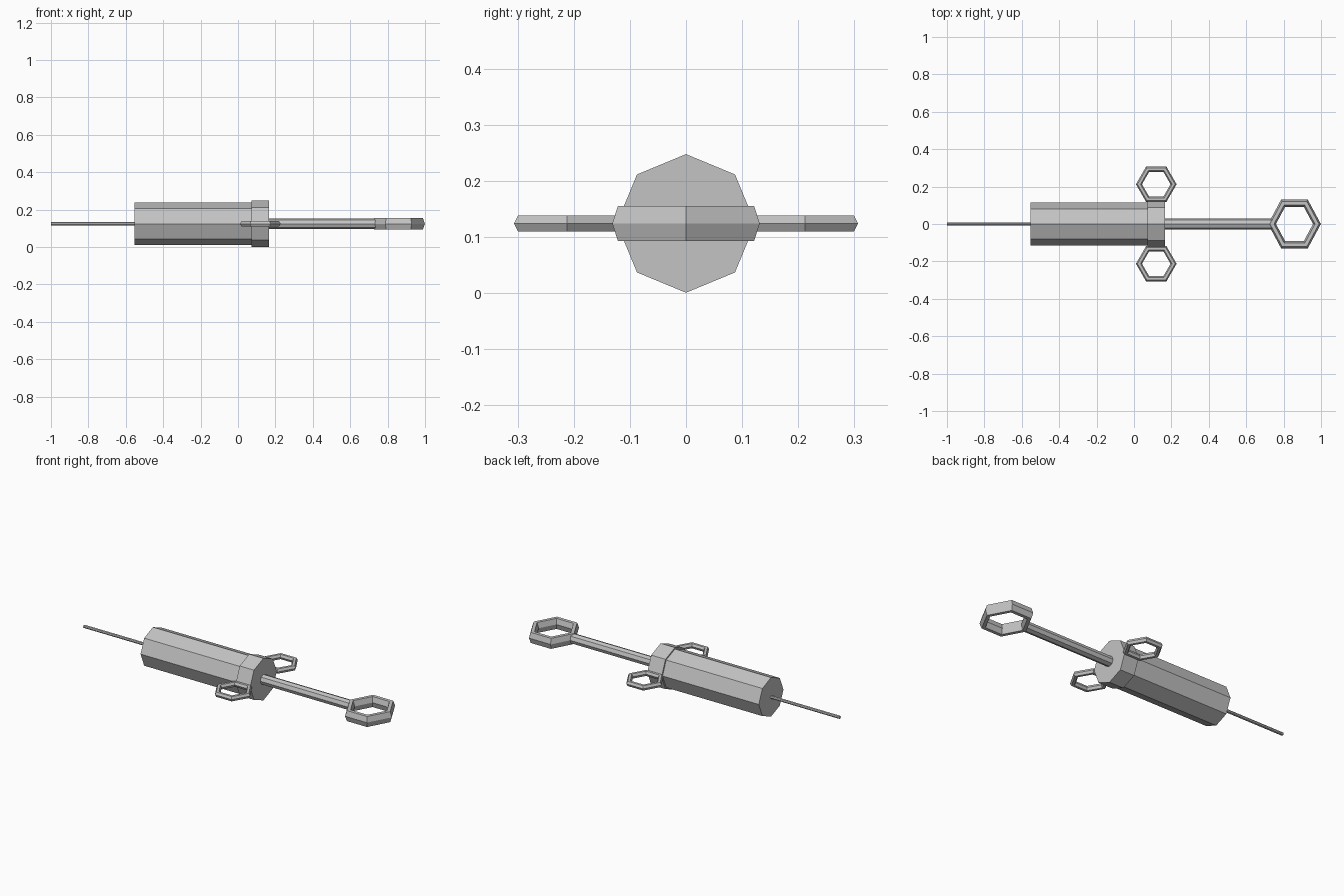
import bpy, bmesh, math
from mathutils import Matrix

if "Cube" in bpy.data.objects:
    bpy.data.objects.remove(bpy.data.objects["Cube"])

AXIS_Z = 0.124

grey = bpy.data.materials.new("plain grey")
grey.diffuse_color = (0.55, 0.55, 0.55, 1)
grey.use_nodes = True
grey.node_tree.nodes["Principled BSDF"].inputs["Base Color"].default_value = grey.diffuse_color


def finish(name, bm):
    bmesh.ops.recalc_face_normals(bm, faces=bm.faces)
    mesh = bpy.data.meshes.new(name)
    bm.to_mesh(mesh)
    bm.free()
    mesh.materials.append(grey)
    obj = bpy.data.objects.new(name, mesh)
    bpy.context.collection.objects.link(obj)
    return obj


def rod(name, x0, x1, radius):
    """Eight-sided bar along x with a corner pointing straight up."""
    bm = bmesh.new()
    bmesh.ops.create_cone(bm, cap_ends=True, segments=8, radius1=radius,
                          radius2=radius, depth=x1 - x0)
    bm.transform(Matrix.Translation(((x0 + x1) / 2, 0, AXIS_Z))
                 @ Matrix.Rotation(math.pi / 2, 4, 'Y'))
    return finish(name, bm)


def ring(name, x, y, scale=(1, 1, 1), major=0.0925, minor=0.0162, n=6):
    """Six-sided ring lying flat, with a six-sided tube."""
    bm = bmesh.new()
    grid = []
    for i in range(n):
        a = math.tau * i / n
        row = []
        for j in range(n):
            b = math.tau * j / n
            r = major + minor * math.cos(b)
            row.append(bm.verts.new((x + scale[0] * r * math.cos(a),
                                     y + scale[1] * r * math.sin(a),
                                     AXIS_Z + scale[2] * minor * math.sin(b))))
        grid.append(row)
    for i in range(n):
        for j in range(n):
            k, m = (i + 1) % n, (j + 1) % n
            bm.faces.new((grid[i][j], grid[k][j], grid[k][m], grid[i][m]))
    return finish(name, bm)


# Body along the long axis
rod("needle", -1.0, -0.55, 0.009)
rod("barrel", -0.553, 0.073, 0.1145)
rod("collar", 0.072, 0.165, 0.1235)
rod("plunger_rod", 0.16, 0.752, 0.029)

# Finger grips on both sides, and the larger thumb ring at the end
for side, label in ((-1, "front"), (1, "back")):
    ring("finger_ring_" + label, 0.119, side * 0.2125)
ring("thumb_ring", 0.858, 0, scale=(1.3, 1.395, 2.2))
